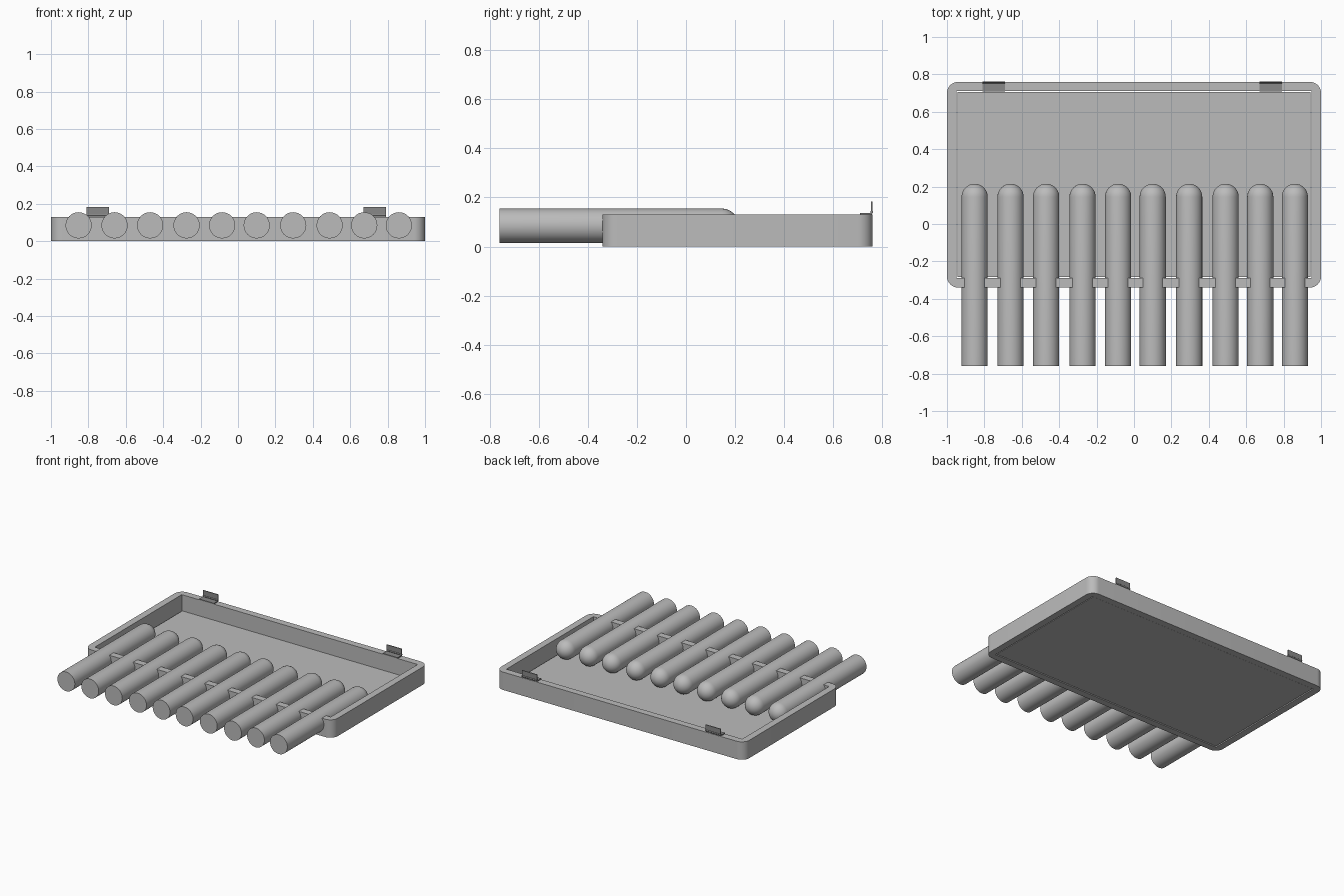
import bpy, bmesh, math
from mathutils import Matrix, Vector

old = bpy.data.objects.get("Cube")
if old:
    bpy.data.objects.remove(old)


def material(name, value):
    m = bpy.data.materials.new(name)
    m.use_nodes = True
    colour = (value, value, value, 1)
    m.diffuse_color = colour
    m.node_tree.nodes["Principled BSDF"].inputs["Base Color"].default_value = colour
    return m


GREY = material("light grey", 0.5)
METAL = material("dark grey metal", 0.25)


def finish(bm, name, mat, smooth=False):
    bmesh.ops.recalc_face_normals(bm, faces=bm.faces)
    mesh = bpy.data.meshes.new(name)
    bm.to_mesh(mesh)
    bm.free()
    mesh.materials.append(mat)
    ob = bpy.data.objects.new(name, mesh)
    bpy.context.collection.objects.link(ob)
    if smooth:
        bpy.ops.object.select_all(action="DESELECT")
        ob.select_set(True)
        bpy.context.view_layer.objects.active = ob
        bpy.ops.object.shade_smooth_by_angle(angle=math.radians(35))
    return ob


def add_box(bm, x0, x1, y0, y1, z0, z1):
    verts = bmesh.ops.create_cube(bm, size=1)["verts"]
    for v in verts:
        v.co = Vector(((x0 + x1) / 2 + v.co.x * (x1 - x0),
                       (y0 + y1) / 2 + v.co.y * (y1 - y0),
                       (z0 + z1) / 2 + v.co.z * (z1 - z0)))


# Tray rim: rounded outside corners, square opening
FRONT, BACK, HEIGHT, WALL, RADIUS = -0.34, 0.76, 0.13, 0.05, 0.06
STEPS = 8
bm = bmesh.new()
middle = (FRONT + BACK) / 2
half_y = (BACK - FRONT) / 2
outer, inner = [], []
for k, (sx, sy) in enumerate([(1, 1), (-1, 1), (-1, -1), (1, -1)]):
    corner = (sx * (1 - WALL), middle + sy * (half_y - WALL))
    inner.append([bm.verts.new((*corner, z)) for z in (0, HEIGHT)])
    for i in range(STEPS + 1):
        a = math.pi / 2 * (k + i / STEPS)
        x = sx * (1 - RADIUS) + RADIUS * math.cos(a)
        y = middle + sy * (half_y - RADIUS) + RADIUS * math.sin(a)
        outer.append([bm.verts.new((x, y, z)) for z in (0, HEIGHT)])
for loop in (outer, inner):
    for a, b in zip(loop, loop[1:] + loop[:1]):
        bm.faces.new((a[0], b[0], b[1], a[1]))
count = len(outer)
for level in (0, 1):
    for k in range(4):
        start = k * (STEPS + 1)
        for i in range(STEPS):
            bm.faces.new((outer[start + i][level], outer[start + i + 1][level], inner[k][level]))
        bm.faces.new((outer[start + STEPS][level], outer[(start + STEPS + 1) % count][level],
                      inner[(k + 1) % 4][level], inner[k][level]))
finish(bm, "tray_rim", GREY, True)

# Loose floor panel with a narrow gap around it
bm = bmesh.new()
GAP = 0.007
add_box(bm, -1 + WALL + GAP, 1 - WALL - GAP, FRONT + WALL + GAP, BACK - WALL - GAP / 2, 0.002, 0.015)
finish(bm, "tray_floor", GREY)

# Rods: flat at the front, domed at the back
ROD, ROD_Z, DOME_Y = 0.07, 0.085, 0.145
SIDES, RINGS = 32, 8
centres = [-0.852, -0.66, -0.47, -0.275, -0.085, 0.1, 0.295, 0.49, 0.675, 0.86]
for number, cx in enumerate(centres, 1):
    bm = bmesh.new()
    profile = [(0, -0.76), (ROD, -0.76)]
    for i in range(RINGS + 1):
        a = math.pi / 2 * i / RINGS
        profile.append((ROD * math.cos(a), DOME_Y + ROD * math.sin(a)))
    points = [bm.verts.new((cx + r, y, ROD_Z)) for r, y in profile]
    edges = [bm.edges.new(pair) for pair in zip(points, points[1:])]
    bmesh.ops.spin(bm, geom=points + edges, cent=(cx, 0, ROD_Z), axis=(0, 1, 0),
                   angle=math.tau, steps=SIDES)
    bmesh.ops.remove_doubles(bm, verts=bm.verts, dist=0.0005)
    finish(bm, f"rod_{number}", GREY, True)

# Hinges: flat leaf, upright leaf and knuckle
for name, cx in (("right_hinge", -0.75), ("left_hinge", 0.73)):
    bm = bmesh.new()
    add_box(bm, cx - 0.06, cx + 0.06, 0.708, 0.757, 0.129, 0.137)
    add_box(bm, cx - 0.06, cx + 0.06, 0.753, 0.759, 0.142, 0.183)
    spot = Matrix.Translation((cx, 0.756, 0.141)) @ Matrix.Rotation(math.pi / 2, 4, "Y")
    bmesh.ops.create_cone(bm, cap_ends=True, segments=12, radius1=0.006, radius2=0.006,
                          depth=0.12, matrix=spot)
    finish(bm, name, METAL, True)
